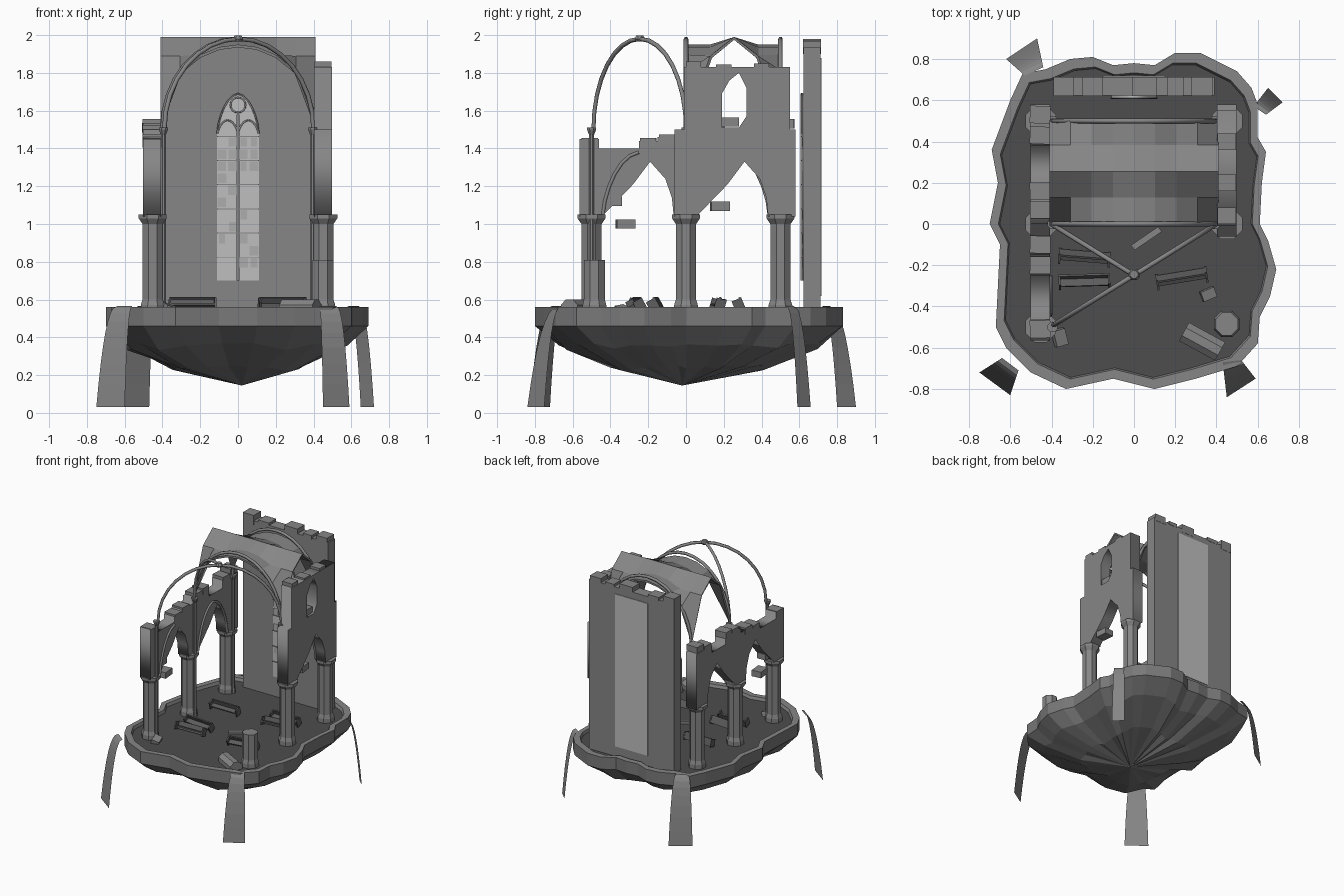
import bpy, bmesh, math, random
from mathutils import Vector, Matrix, Euler

random.seed(4)
if "Cube" in bpy.data.objects:
    bpy.data.objects.remove(bpy.data.objects["Cube"], do_unlink=True)


def material(name, v):
    m = bpy.data.materials.new(name)
    m.use_nodes = True
    m.diffuse_color = (v, v, v, 1)
    m.node_tree.nodes["Principled BSDF"].inputs["Base Color"].default_value = (v, v, v, 1)
    return m


STONE = material("grey stone", .24)
ROCK = material("dark rock", .19)
FLOOR = material("floor slate", .075)
GLASS = material("pale glass", .52)
TINT = material("tinted glass", .42)
WOOD = material("dark wood", .11)
WATER = material("grey water", .24)

YZ = Matrix(((0, 0, 1), (1, 0, 0), (0, 1, 0)))   # drawing plane facing x
XZ = Matrix(((1, 0, 0), (0, 0, -1), (0, 1, 0)))  # drawing plane facing -y


def finish(name, bm, *mats):
    me = bpy.data.meshes.new(name)
    bm.to_mesh(me)
    bm.free()
    for m in mats:
        me.materials.append(m)
    ob = bpy.data.objects.new(name, me)
    bpy.context.collection.objects.link(ob)
    return ob


def boxes(name, parts, mat, place=Matrix()):
    """One object from (centre, size, rotation) boxes."""
    bm = bmesh.new()
    for centre, size, rot in parts:
        m = place @ Matrix.LocRotScale(Vector(centre), Euler(rot), Vector(size))
        bmesh.ops.create_cube(bm, size=1, matrix=m)
    return finish(name, bm, mat)


def column(name, rings, mat, place):
    """Eight-sided column from (radius, height) rings."""
    bm = bmesh.new()
    loops = []
    for r, z in rings:
        angles = [(k + .5) * math.tau / 8 for k in range(8)]
        loops.append([bm.verts.new((r * math.cos(a), r * math.sin(a), z)) for a in angles])
    for a, b in zip(loops, loops[1:]):
        for k in range(8):
            bm.faces.new((a[k], a[k - 7], b[k - 7], b[k]))
    bm.faces.new(loops[0][::-1])
    bm.faces.new(loops[-1])
    bm.transform(place)
    return finish(name, bm, mat)


def curve_mesh(name, cu, mat, matrix):
    tmp = bpy.data.objects.new(name, cu)
    bpy.context.collection.objects.link(tmp)
    bpy.context.view_layer.update()
    me = bpy.data.meshes.new_from_object(tmp.evaluated_get(bpy.context.evaluated_depsgraph_get()))
    bpy.data.objects.remove(tmp)
    me.transform(matrix)
    me.materials.clear()
    me.materials.append(mat)
    ob = bpy.data.objects.new(name, me)
    bpy.context.collection.objects.link(ob)
    return ob


def add_spline(cu, pts, closed):
    s = cu.splines.new('POLY')
    s.points.add(len(pts) - 1)
    for p, q in zip(s.points, pts):
        p.co = (*q, 0, 1) if len(q) == 2 else (*q, 1)
    s.use_cyclic_u = closed


def slab(name, outlines, thick, axes, at, mat):
    """Flat slab; outlines after the first are holes."""
    cu = bpy.data.curves.new(name, 'CURVE')
    cu.dimensions, cu.fill_mode, cu.extrude = '2D', 'BOTH', thick / 2
    for o in outlines:
        add_spline(cu, o, True)
    return curve_mesh(name, cu, mat, Matrix.Translation(at) @ axes.to_4x4())


def tubes(name, paths, radius, mat, closed=False):
    cu = bpy.data.curves.new(name, 'CURVE')
    cu.dimensions, cu.bevel_depth, cu.bevel_resolution = '3D', radius, 1
    cu.use_fill_caps = True
    for p in paths:
        add_spline(cu, p, closed)
    return curve_mesh(name, cu, mat, Matrix())


def pointed(c, half, base, rise, n=6):
    """Pointed arch as (across, up) pairs, left foot to right foot."""
    left = [(c - half * (1 - (k / n) ** 1.6), base + rise * math.sin(k / n * math.pi / 2)
             * (.85 + .15 * k / n)) for k in range(n + 1)]
    return left + [(2 * c - a, z) for a, z in left[-2::-1]]


# Floating island: rim, sunken floor and faceted underside
coast = [(-.43, .75), (-.31, .8), (-.2, .81), (-.1, .77), (0, .78), (.1, .77), (.2, .83),
         (.32, .83), (.5, .74), (.57, .66), (.6, .58), (.6, .42), (.64, .35), (.62, .2),
         (.61, 0), (.65, -.08), (.69, -.22), (.66, -.35), (.61, -.45), (.6, -.58),
         (.5, -.69), (.3, -.75), (.1, -.8), (-.1, -.75), (-.33, -.8), (-.5, -.72),
         (-.62, -.6), (-.67, -.5), (-.66, -.3), (-.65, -.1), (-.7, 0), (-.66, .2),
         (-.69, .36), (-.6, .6), (-.54, .73)]
bm = bmesh.new()
levels = [(.93, .535, 0), (.94, .56, 0), (1, .56, 0), (1, .46, 0), (.84, .35, .02), (.5, .24, .015)]
rings = []
for s, z, j in levels:
    rings.append([bm.verts.new((x * s, y * s, z + random.uniform(-j, j))) for x, y in coast])
hub, tip = bm.verts.new((0, 0, .535)), bm.verts.new((.02, -.02, .145))
for k in range(len(coast)):
    for i, (a, b) in enumerate(zip(rings, rings[1:])):
        bm.faces.new((a[k - 1], a[k], b[k], b[k - 1])).material_index = int(i > 1)
    bm.faces.new((hub, rings[0][k], rings[0][k - 1])).material_index = 2
    bm.faces.new((tip, rings[-1][k - 1], rings[-1][k])).material_index = 1
bmesh.ops.recalc_face_normals(bm, faces=bm.faces)
finish("island", bm, STONE, ROCK, FLOOR)

# Waterfalls: narrow lip, wide foot
falls = [((-.64, -.65), (-.56, -.71), (-.75, -.72), (-.6, -.83)),
         ((.43, -.67), (.52, -.66), (.45, -.84), (.59, -.75)),
         ((.64, .53), (.58, .57), (.72, .59), (.65, .66)),
         ((-.44, .76), (-.53, .72), (-.47, .9), (-.62, .8))]
for n, (a, b, c, d) in enumerate(falls):
    bm = bmesh.new()
    last = None
    for k in range(9):
        t = k / 8
        z = .565 - .535 * t ** 1.9
        out = t ** .8
        row = [bm.verts.new((*Vector(p).lerp(Vector(q), out), z)) for p, q in ((a, c), (b, d))]
        if last:
            bm.faces.new((last[0], last[1], row[1], row[0]))
        last = row
    finish(f"waterfall_{n}", bm, WATER)


# Side walls above the piers, each arch broken to one side
def broken_arch(c):
    return [(c + .185, 1.04), (c + .175, 1.14), (c + .14, 1.24), (c + .06, 1.33),
            (c - .03, 1.21), (c - .185, 1.05)]


low_wall = [(-.565, 1.04), (-.565, 1.45), (-.46, 1.45), (-.46, 1.4), (-.25, 1.4), (-.25, 1.44),
            (-.15, 1.44), (-.15, 1.46), (0, 1.46), (0, 1.5), (.2, 1.5), (.2, 1.44), (.38, 1.44),
            (.38, 1.5), (.58, 1.5), (.58, 1.04)]
tall_wall = [(-.06, 1.04), (-.06, 1.5), (-.01, 1.5), (-.01, 1.83), (.55, 1.83), (.55, 1.5),
             (.58, 1.5), (.58, 1.04)]
window = [(.19, 1.51), (.19, 1.69), (.23, 1.76), (.28, 1.8), (.32, 1.72), (.32, 1.57), (.28, 1.51)]
slab("low_side_wall", [low_wall + broken_arch(.25) + broken_arch(-.25)], .095, YZ, (-.455, 0, 0), STONE)
slab("tall_side_wall", [tall_wall + broken_arch(.25), window], .095, YZ, (.45, 0, 0), STONE)
boxes("low_wall_coping", [((-.455, y, z), (.1, .085, .05), (0, 0, random.uniform(-.05, .05)))
                          for y, z in ((-.51, 1.43), (-.2, 1.43), (-.1, 1.45), (.07, 1.5),
                                       (.16, 1.51), (.43, 1.5), (.53, 1.53))], STONE)
boxes("tall_wall_coping", [((.45, y, 1.835), (.09, .08, h), (0, 0, 0))
                           for y, h in ((.04, .05), (.2, .02), (.4, .03))], STONE)

# Piers, vault shafts and arch mouldings
pier = [(.068, .53), (.068, .57), (.058, .6), (.058, 1.0), (.08, 1.03), (.08, 1.05)]
shaft = [(.02, .53), (.014, .6), (.014, 1.47), (.026, 1.5), (.026, 1.51)]
for side, ys in ((-1, (-.5, 0, .5)), (1, (0, .5))):
    for n, y in enumerate(ys):
        column(f"pier_{side}_{n}", pier, STONE, Matrix.Translation((side * .452, y, 0)))
        column(f"vault_shaft_{side}_{n}", shaft, STONE, Matrix.Translation((side * .395, y, 0)))
    arches = [pointed(c, .19, 1.05, .33) for c in (-.25, .25) if c > 0 or side < 0]
    arches = [a[:7] if a[0][0] < 0 else a for a in arches]
    tubes(f"arch_moulding_{side}", [[(side * .405, y, z) for y, z in a] for a in arches], .01, STONE)
column("broken_pier", [(.068, .53), (.068, .57), (.06, .6), (.06, .81)], STONE,
       Matrix.Translation((.45, -.485, 0)))


# Vault ribs
def rib(p, q, part=1.0, n=16):
    pts = []
    for k in range(round(n * part) + 1):
        a = math.pi * k / n
        x, y = Vector(p).lerp(Vector(q), (1 - math.cos(a)) / 2)
        pts.append((x, y, 1.5 + .48 * math.sin(a)))
    return pts


tubes("vault_ribs", [rib((-.4, 0), (.4, 0)), rib((-.4, .5), (.4, .5)),
                     rib((-.39, -.49), (.4, 0)), rib((-.4, 0), (.39, -.49), .5)], .012, STONE)
column("vault_boss", [(.02, 1.965), (.03, 1.98), (.02, 1.998)], STONE, Matrix.Translation((0, -.245, 0)))

# Groined vault shell over the rear bay
bm = bmesh.new()
bmesh.ops.create_grid(bm, x_segments=8, y_segments=4, size=1)
for v in bm.verts:
    x, y = v.co.xy
    v.co = (x * .41, .255 + y * .255, max(1.53 + .42 * math.sqrt(max(0, 1 - x * x)),
                                          1.53 + .46 * (1 - abs(y) ** 2.2)))
vault = finish("vault_shell", bm, STONE)
vault.modifiers.new("thickness", 'SOLIDIFY').thickness = .015

# Rear wall with broken top
boxes("rear_wall", [((0, .667, 1.235), (.78, .09, 1.4), (0, 0, 0))]
      + [((x, .667, 1.94), (w, .094, h), (0, 0, 0)) for x, w, h in
         ((-.34, .1, .08), (-.2, .1, .03), (.05, .12, .07), (.2, .08, .03), (.33, .1, .06))], STONE)
boxes("rear_glass", [((0, .714, 1.25), (.3, .006, 1.26), (0, 0, 0))], GLASS)

# Great window: glass, panes, lead bars and tracery
lancet = pointed(0, .11, 1.48, .21)
slab("great_window_glass", [[(-.11, .7)] + lancet + [(.11, .7)]], .006, XZ, (0, .619, 0), GLASS)
panes, bars = [], []
for k in range(12):
    z = .73 + k * .064
    for x in (-.085, -.03, .03, .085):
        if random.random() < .4:
            panes.append(((x, .615, z), (random.uniform(.03, .05), .004, .05), (0, 0, 0)))
    if k % 2:
        bars.append(((0, .613, z + .03), (.22, .006, .005), (0, 0, 0)))
boxes("tinted_panes", panes, TINT)
boxes("window_bars", bars + [((0, .611, 1.14), (.014, .01, .88), (0, 0, 0))], STONE)
tracery = [lancet] + [pointed(c, .053, 1.48, .07) for c in (-.055, .055)]
tubes("window_tracery", [[(x, .612, z) for x, z in t] for t in tracery], .005, STONE)
circle = [(.04 * math.cos(k * math.tau / 16), .612, 1.63 + .04 * math.sin(k * math.tau / 16))
          for k in range(16)]
tubes("window_roundel", [circle], .005, STONE, True)

# Pews, some toppled
for n, (x, y, turn, lean) in enumerate([(-.24, -.15, -.08, .5), (-.24, -.29, .03, -.4), (.23, -.25, .16, .5),
                                        (-.24, .18, 0, .3), (.24, .16, .1, -.3), (.24, .29, 0, .4)]):
    place = Matrix.LocRotScale(Vector((x, y, .545)), Euler((lean, 0, turn)), None)
    boxes(f"pew_{n}", [((0, .02, .035), (.24, .01, .06), (0, 0, 0)), ((0, 0, .025), (.24, .045, .01), (0, 0, 0))]
          + [((s * .12, 0, .03), (.01, .055, .06), (0, 0, 0)) for s in (-1, 1)], WOOD, place)

# Fallen masonry and drifting blocks
boxes("fallen_plank", [((.06, -.07, .545), (.16, .03, .02), (0, 0, .6))], STONE)
boxes("rubble", [((.36, -.34, .55), (.07, .05, .03), (.2, .2, .4)),
                 ((-.36, -.55, .55), (.06, .08, .04), (.2, .3, .3))], STONE)
column("fallen_drum", [(.055, -.1), (.055, .1)], STONE,
       Matrix.LocRotScale(Vector((.33, -.57, .55)), Euler((0, math.pi / 2, -.5)), None))
boxes("drifting_blocks", [((-.45, -.32, 1.0), (.08, .1, .05), (0, 0, .1)), ((-.45, -.38, 1.12), (.08, .08, .05), (0, 0, 0)),
                          ((.45, .18, 1.095), (.08, .1, .05), (0, 0, .1)), ((.45, .235, 1.54), (.07, .09, .05), (0, 0, 0))], STONE)
